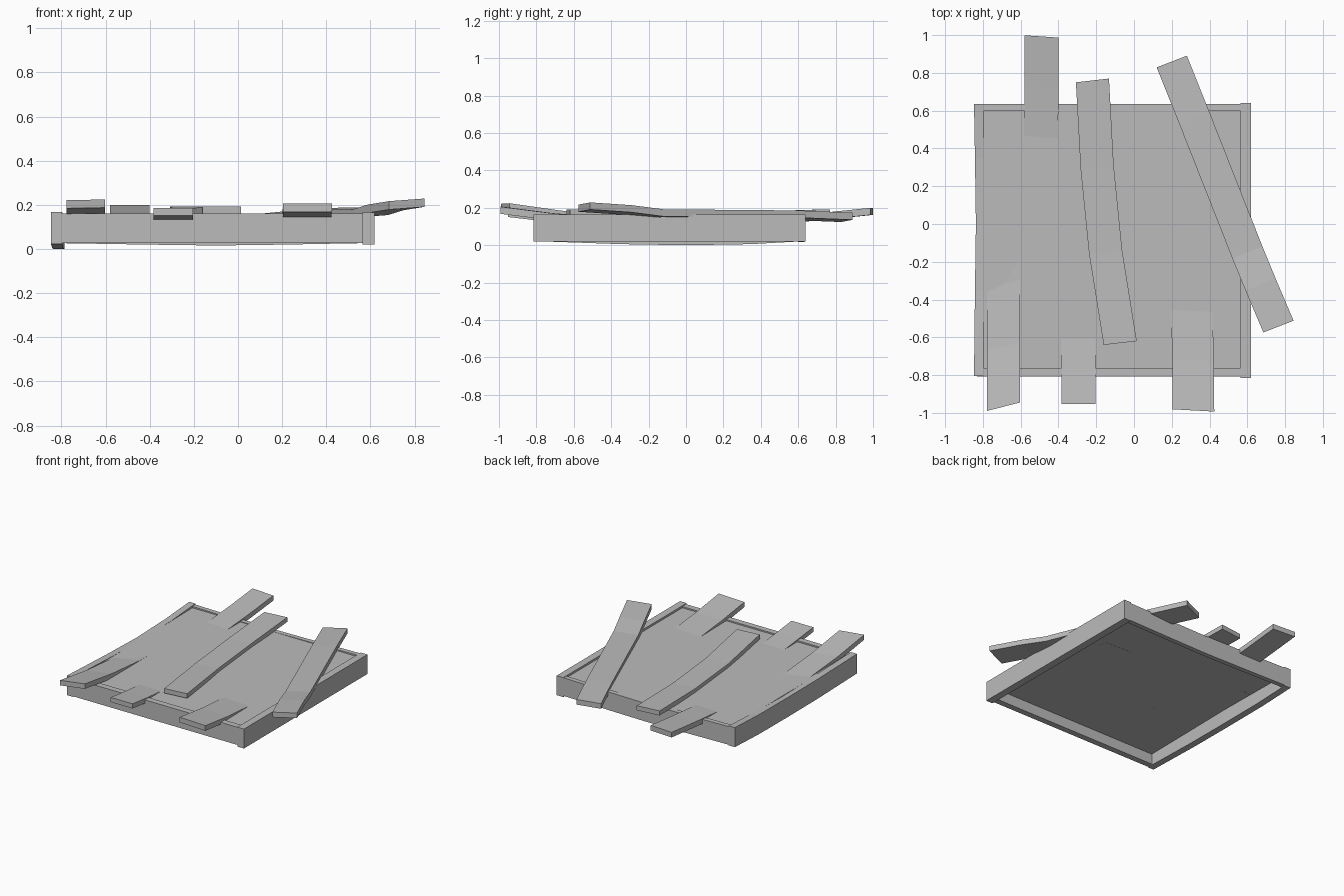
import bpy, bmesh
from mathutils import Vector

cube = bpy.data.objects.get("Cube")
if cube:
    bpy.data.objects.remove(cube)

wood = bpy.data.materials.new("weathered_grey")
wood.use_nodes = True
GREY = (0.5, 0.5, 0.5, 1)
wood.diffuse_color = GREY
wood.node_tree.nodes["Principled BSDF"].inputs["Base Color"].default_value = GREY


def board(name, stations, cross, thick):
    """Loft a bent board: stations lie on its top centre line, cross spans its width."""
    bm = bmesh.new()
    half, down = Vector(cross) / 2, Vector((0, 0, -thick))
    rings = []
    for s in stations:
        c = Vector(s)
        rings.append([bm.verts.new(p) for p in
                      (c - half, c + half, c + half + down, c - half + down)])
    for a, b in zip(rings, rings[1:]):
        for i in range(4):
            j = (i + 1) % 4
            bm.faces.new((a[i], a[j], b[j], b[i]))
    bm.faces.new(rings[0])
    bm.faces.new(rings[-1])
    bmesh.ops.recalc_face_normals(bm, faces=bm.faces)
    mesh = bpy.data.meshes.new(name)
    bm.to_mesh(mesh)
    bm.free()
    mesh.materials.append(wood)
    obj = bpy.data.objects.new(name, mesh)
    bpy.context.collection.objects.link(obj)
    return obj


# Frame rails, three of them sagging a little in the middle
board("left_rail", [(.592, -.815, .165), (.592, .64, .165)], (.055, 0, 0), .145)
board("right_rail", [(-.822, -.805, .168), (-.817, -.35, .152), (-.812, 0, .146),
                     (-.817, .35, .152), (-.822, .635, .168)], (.05, 0, 0), .146)
board("front_rail", [(-.83, -.785, .16), (.58, -.785, .16)], (0, .045, 0), .132)
board("back_rail", [(-.82, .617, .162), (-.4, .617, .155), (-.1, .617, .151),
                    (.2, .617, .155), (.58, .617, .162)], (0, .035, 0), .135)

# Centre panel
board("panel", [(-.113, -.77, .15), (-.113, .61, .15)], (1.37, 0, 0), .045)

# Planks whose inner ends sink into the panel
board("front_right_plank", [(-.69, -.967, .223), (-.69, -.65, .178), (-.69, -.32, .15),
                            (-.69, .3, .142)], (.175, .045, .003), .037)
board("front_middle_plank", [(-.293, -.953, .186), (-.293, -.78, .166), (-.295, -.61, .15),
                             (-.295, .2, .142)], (.18, 0, 0), .035)
board("front_left_plank", [(.315, -.987, .206), (.312, -.72, .172), (.307, -.46, .15),
                           (.307, .2, .142)], (.22, -.012, 0), .038)
board("back_plank", [(-.49, .993, .2), (-.49, .72, .172), (-.492, .46, .15),
                     (-.492, -.3, .142)], (.18, -.012, 0), .038)

# Loose planks lying on top
board("centre_plank", [(-.22, .76, .192), (-.195, .3, .178), (-.15, -.15, .178),
                       (-.073, -.63, .192)], (.175, .02, 0), .034)
board("diagonal_plank", [(.2, .86, .168), (.32, .56, .18), (.6, -.15, .186),
                         (.67, -.32, .208), (.765, -.543, .223)], (.16, .062, .012), .038)
